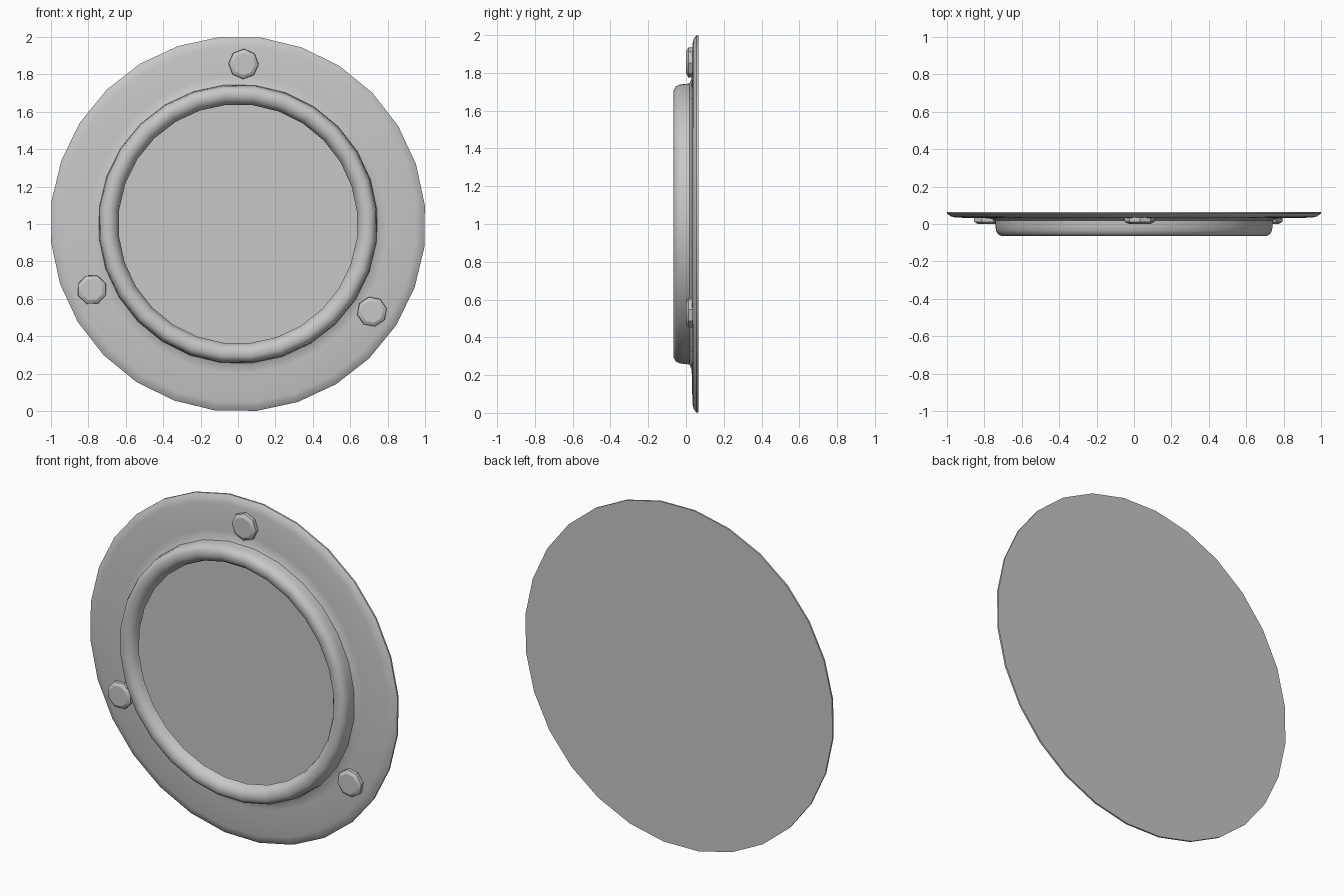
import bpy, bmesh, math

cube = bpy.data.objects.get("Cube")
if cube:
    bpy.data.objects.remove(cube, do_unlink=True)

GREY = (0.57, 0.57, 0.57, 1.0)
grey = bpy.data.materials.new("plain grey")
grey.diffuse_color = GREY
grey.use_nodes = True
grey.node_tree.nodes["Principled BSDF"].inputs["Base Color"].default_value = GREY


def lathe(name, profile, sides, turn=0.0, centre=(0, 0, 1), cap_start=False, cap_end=False, smooth=35):
    """Spin (radius, y) points about a front-to-back axis."""
    bm = bmesh.new()
    rings = []
    for r, y in profile:
        angles = [math.radians(turn) + math.tau * i / sides for i in range(sides)]
        rings.append([bm.verts.new((r * math.sin(a), y, r * math.cos(a))) for a in angles])
    for a, b in zip(rings, rings[1:]):
        for i in range(sides):
            j = (i + 1) % sides
            bm.faces.new((a[i], a[j], b[j], b[i]))
    if cap_start:
        bm.faces.new(rings[0][::-1])
    if cap_end:
        bm.faces.new(rings[-1])
    bmesh.ops.recalc_face_normals(bm, faces=bm.faces[:])
    mesh = bpy.data.meshes.new(name)
    bm.to_mesh(mesh)
    bm.free()
    mesh.materials.append(grey)
    obj = bpy.data.objects.new(name, mesh)
    obj.location = centre
    bpy.context.collection.objects.link(obj)
    bpy.ops.object.select_all(action='DESELECT')
    obj.select_set(True)
    bpy.context.view_layer.objects.active = obj
    bpy.ops.object.shade_smooth_by_angle(angle=math.radians(smooth))
    return obj


# Flat back, bevelled flange, and raised rounded rim around the opening
flange_profile = [
    (1.004, 0.065), (1.004, 0.055), (0.984, 0.041), (0.955, 0.034),
    (0.80, 0.031), (0.77, 0.028), (0.747, 0.018),
    (0.745, -0.01), (0.741, -0.035), (0.731, -0.054), (0.712, -0.065),
    (0.685, -0.065), (0.662, -0.054), (0.648, -0.035), (0.64, -0.01),
]
lathe("flange_and_rim", flange_profile, 28, turn=-5.7, cap_start=True, smooth=50)

# Three bolt heads spaced around the flange
bolt_profile = [(0.078, 0.036), (0.081, 0.026), (0.079, 0.012), (0.06, 0.001)]
for number, degrees in enumerate((2, 123.2, 245.8), 1):
    a = math.radians(degrees)
    place = (0.856 * math.sin(a), 0, 1 + 0.856 * math.cos(a))
    lathe(f"bolt_{number}", bolt_profile, 8, turn=degrees, centre=place, cap_end=True, smooth=30)
